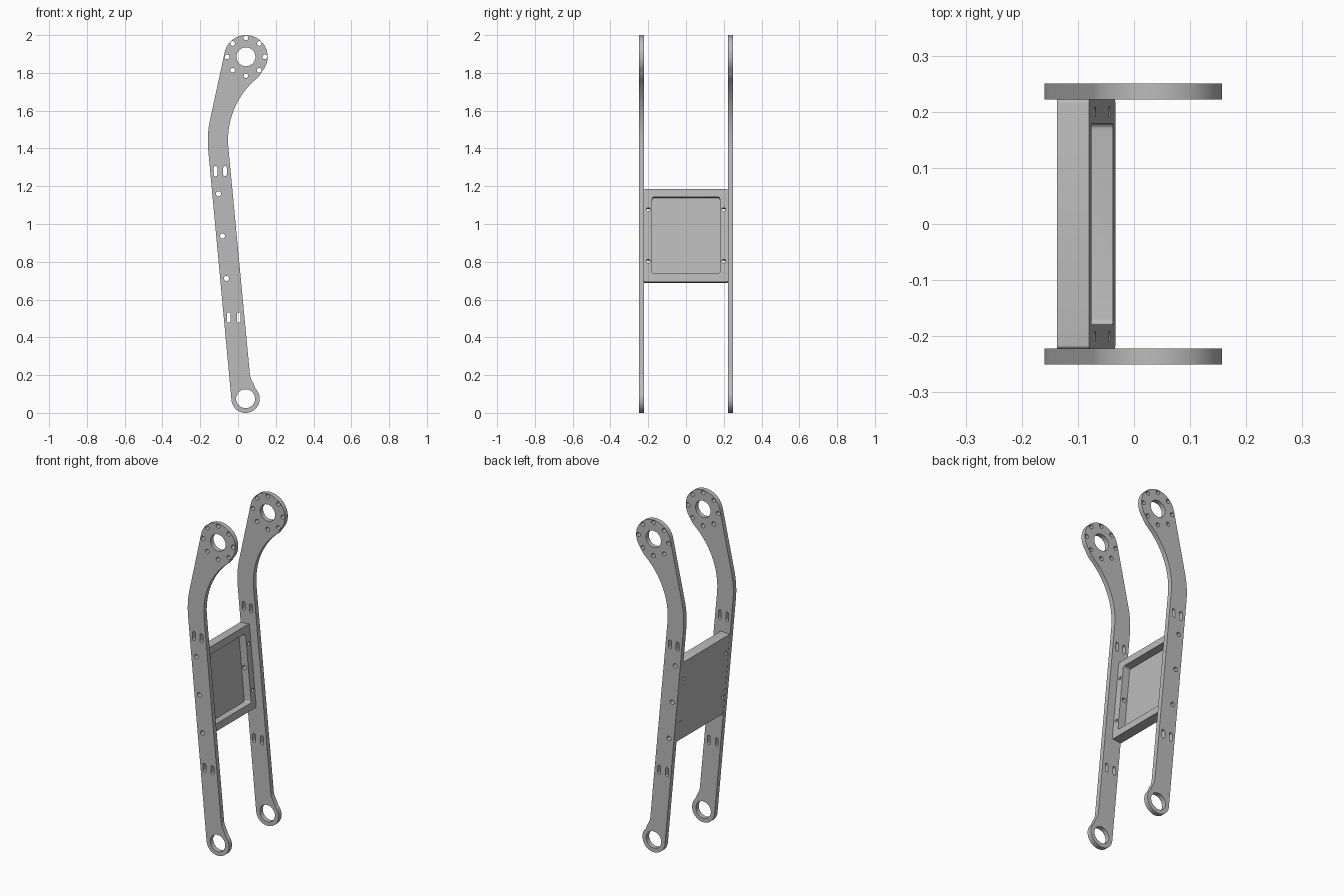
import bpy, bmesh, math
from mathutils import Matrix, Vector

if "Cube" in bpy.data.objects:
    bpy.data.objects.remove(bpy.data.objects["Cube"])

grey = bpy.data.materials.new("plain grey")
grey.use_nodes = True
grey.diffuse_color = (0.5, 0.5, 0.5, 1)
grey.node_tree.nodes["Principled BSDF"].inputs["Base Color"].default_value = (0.5, 0.5, 0.5, 1)


def arc(cx, cy, r, a0, a1, n):
    """Points on an arc, angles in degrees."""
    angles = [math.radians(a0 + (a1 - a0) * i / n) for i in range(n + 1)]
    return [(cx + r * math.cos(a), cy + r * math.sin(a)) for a in angles]


def circle(cx, cy, r, n=24):
    return arc(cx, cy, r, 0, 360, n)[:-1]


def slot(cx, cy, r=0.0095, half=0.018):
    return arc(cx, cy + half, r, 0, 180, 8) + arc(cx, cy - half, r, 180, 360, 8)


def rounded_rect(w, h, r):
    return (arc(w - r, h - r, r, 0, 90, 5) + arc(r - w, h - r, r, 90, 180, 5)
            + arc(r - w, r - h, r, 180, 270, 5) + arc(w - r, r - h, r, 270, 360, 5))


def plate(name, loops, thickness, matrix):
    """Flat plate: the first loop is the outline, the rest are holes."""
    curve = bpy.data.curves.new(name, 'CURVE')
    curve.dimensions = '2D'
    curve.fill_mode = 'BOTH'
    curve.extrude = thickness / 2
    for loop in loops:
        spline = curve.splines.new('POLY')
        spline.points.add(len(loop) - 1)
        for p, (x, y) in zip(spline.points, loop):
            p.co = (x, y, 0, 1)
        spline.use_cyclic_u = True
    temp = bpy.data.objects.new(name + "_curve", curve)
    bpy.context.collection.objects.link(temp)
    bpy.context.view_layer.update()
    mesh = bpy.data.meshes.new_from_object(temp.evaluated_get(bpy.context.evaluated_depsgraph_get()))
    bpy.data.objects.remove(temp)
    # Weld caps to walls
    bm = bmesh.new()
    bm.from_mesh(mesh)
    bmesh.ops.remove_doubles(bm, verts=bm.verts, dist=1e-5)
    bmesh.ops.recalc_face_normals(bm, faces=bm.faces)
    bm.to_mesh(mesh)
    bm.free()
    mesh.name = name
    mesh.materials.clear()
    mesh.materials.append(grey)
    obj = bpy.data.objects.new(name, mesh)
    obj.matrix_world = matrix
    bpy.context.collection.objects.link(obj)
    return obj


def cut(target, cutter):
    mod = target.modifiers.new(cutter.name, 'BOOLEAN')
    mod.operation = 'DIFFERENCE'
    mod.solver = 'EXACT'
    mod.object = cutter
    cutter.hide_render = True
    bpy.context.view_layer.update()
    mesh = bpy.data.meshes.new_from_object(target.evaluated_get(bpy.context.evaluated_depsgraph_get()))
    target.modifiers.clear()
    target.data = mesh
    bpy.data.objects.remove(cutter)


# Side arm outline: top ring, rear bend, bottom ring, inner bend
TOP, BOTTOM = (0.042, 1.885), (0.04, 0.075)
outline = arc(*TOP, 0.115, -42, 168, 40)
outline += arc(0.37, 1.44, 0.53, 168, 185.4, 8)
outline += arc(*BOTTOM, 0.075, 185.4, 405, 36)
outline += [(0.081, 0.157), (0.072, 0.173), (0.066, 0.187), (0.063, 0.203)]
outline += arc(0.37, 1.445, 0.423, 185.4, 129, 20)
outline += [(0.119, 1.793)]

# Holes in the arm
bolts = [circle(x, z, 0.0135, 16) for x, z in ((-0.103, 1.16), (-0.082, 0.936), (-0.061, 0.712))]
holes = [circle(*TOP, 0.05, 40), circle(*BOTTOM, 0.05, 40)]
holes += [circle(*p, 0.0125, 16) for p in circle(*TOP, 0.1, 8)]
holes += [slot(x, z) for x, z in ((-0.119, 1.28), (-0.069, 1.28), (-0.049, 0.505), (0.004, 0.505))]

# Left and right side arms
upright = Matrix.Rotation(math.pi / 2, 4, 'X')
parts = []
for name, y in (("front_side_arm", -0.236), ("back_side_arm", 0.236)):
    parts.append(plate(name, [outline] + holes + bolts, 0.028, Matrix.Translation((0, y, 0)) @ upright))

# Tilted tray between the arms
s, c = math.sin(math.radians(5.4)), math.cos(math.radians(5.4))
tilt = Matrix(((0, -s, c, -0.0855), (1, 0, 0, 0), (0, c, s, 0.937), (0, 0, 0, 1)))
screws = [circle(y, h, 0.01, 16) for y in (-0.2, 0.2) for h in (-0.137, 0.137)]
tray = plate("tray", [rounded_rect(0.222, 0.247, 0.006)] + screws, 0.058, tilt)
recess = plate("recess_cutter", [rounded_rect(0.179, 0.204, 0.01)], 0.1,
               tilt @ Matrix.Translation((0, 0, 0.034)))
cut(tray, recess)
# Bolt holes running sideways through the tray
for bolt in bolts:
    cut(tray, plate("bolt_cutter", [bolt], 0.6, upright))
parts.append(tray)

# Smooth round walls, sharp rims
bpy.ops.object.select_all(action='DESELECT')
for obj in parts:
    obj.select_set(True)
bpy.context.view_layer.objects.active = parts[0]
bpy.ops.object.shade_smooth_by_angle(angle=math.radians(30))
